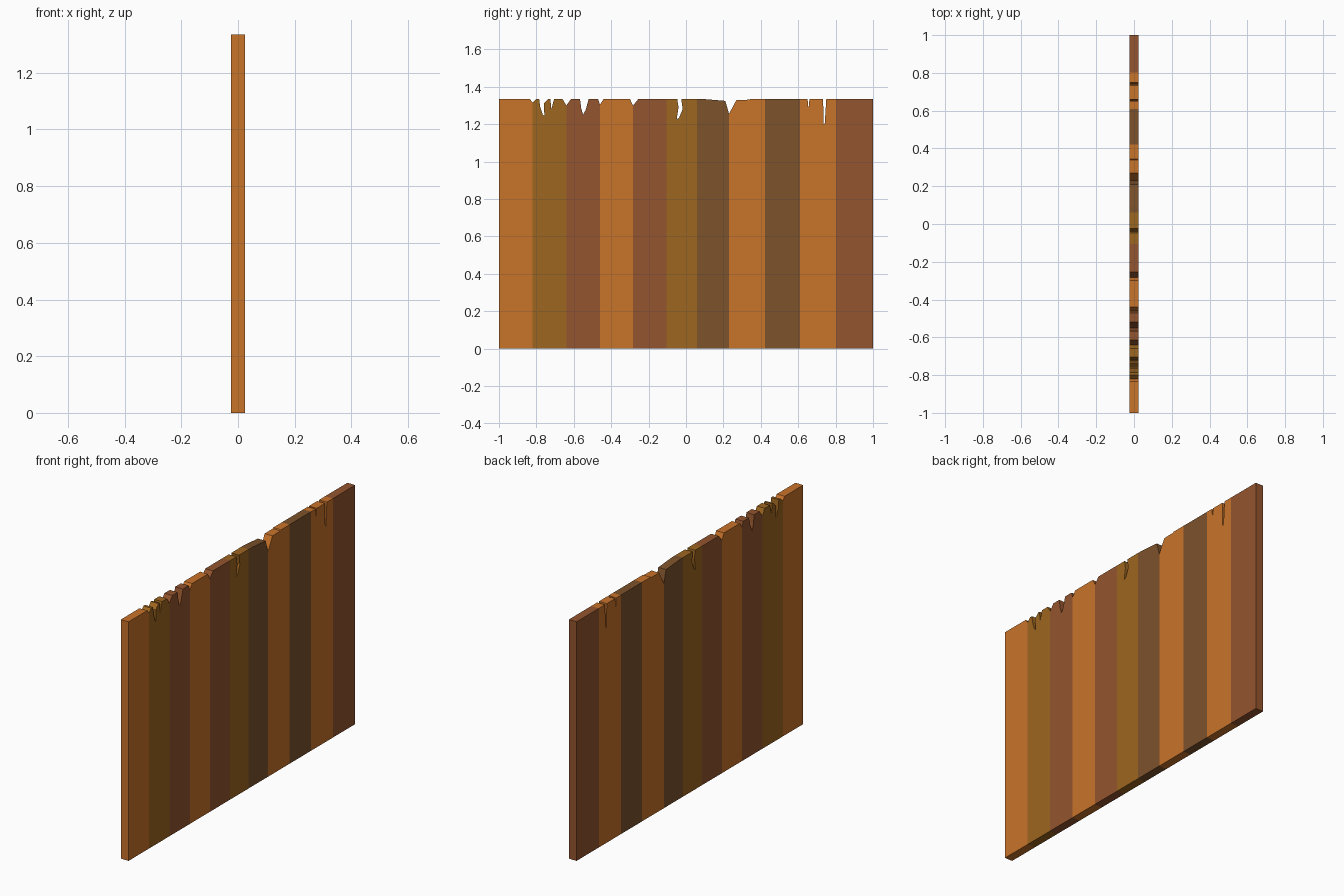
import bpy, bmesh

if "Cube" in bpy.data.objects:
    bpy.data.objects.remove(bpy.data.objects["Cube"])

H = 1.335    # fence height
T = 0.024    # half thickness


def material(name, r, g, b):
    m = bpy.data.materials.new(name)
    lin = [((c / 255 + 0.055) / 1.055) ** 2.4 for c in (r, g, b)]
    m.diffuse_color = (*lin, 1)
    m.use_nodes = True
    m.node_tree.nodes["Principled BSDF"].inputs["Base Color"].default_value = m.diffuse_color
    return m


ORANGE = material("orange_wood", 201, 115, 42)
OLIVE = material("olive_wood", 158, 102, 32)
RED = material("red_brown_wood", 148, 85, 46)
DARK = material("dark_wood", 125, 82, 43)


def plank(name, mat, top):
    """Extrude a plank whose jagged top edge runs from left to right."""
    profile = [(top[0][0], 0)] + top + [(top[-1][0], 0)]
    bm = bmesh.new()
    face = bm.faces.new([bm.verts.new((-T, y, z)) for y, z in profile])
    ext = bmesh.ops.extrude_face_region(bm, geom=[face])
    moved = [v for v in ext["geom"] if isinstance(v, bmesh.types.BMVert)]
    bmesh.ops.translate(bm, verts=moved, vec=(2 * T, 0, 0))
    # keep the plank a closed solid
    if not any(f.normal.x < -0.9 for f in bm.faces if f.calc_center_median().x < 0) and len(bm.faces) < len(profile) + 2:
        bm.verts.ensure_lookup_table()
        bm.faces.new([v for v in bm.verts if v.co.x < 0])
    bmesh.ops.recalc_face_normals(bm, faces=bm.faces[:])
    bmesh.ops.triangulate(bm, faces=[f for f in bm.faces if len(f.verts) > 4])
    me = bpy.data.meshes.new(name)
    bm.to_mesh(me)
    bm.free()
    me.materials.append(mat)
    bpy.context.collection.objects.link(bpy.data.objects.new(name, me))


# Top edges of each plank, with splits and chips
planks = [
    (ORANGE, [(-1, H), (-.835, H), (-.82, 1.315)]),
    (OLIVE, [(-.82, 1.315), (-.80, H), (-.785, H), (-.78, 1.295), (-.765, 1.25),
             (-.757, 1.245), (-.76, 1.31), (-.735, H), (-.725, H), (-.72, 1.28),
             (-.705, H), (-.66, H), (-.64, 1.30)]),
    (RED, [(-.64, 1.30), (-.615, H), (-.567, H), (-.56, 1.285), (-.55, 1.25),
           (-.537, 1.275), (-.52, H), (-.47, H), (-.46, 1.305)]),
    (ORANGE, [(-.46, 1.305), (-.44, H), (-.30, H), (-.283, 1.30)]),
    (RED, [(-.283, 1.30), (-.255, H), (-.105, H)]),
    (OLIVE, [(-.105, H), (-.047, H), (-.04, 1.29), (-.05, 1.225), (-.037, 1.235),
             (-.018, 1.28), (-.025, H), (.06, H)]),
    (DARK, [(.06, H), (.09, H), (.21, 1.325), (.23, 1.255)]),
    (ORANGE, [(.23, 1.255), (.27, 1.33), (.34, 1.331), (.345, H), (.422, H)]),
    (DARK, [(.422, H), (.61, H)]),
    (ORANGE, [(.61, H), (.65, H), (.655, 1.28), (.66, H), (.733, H),
              (.736, 1.20), (.742, 1.205), (.75, H), (.803, H)]),
    (RED, [(.803, H), (1, H)]),
]
for i, (mat, top) in enumerate(planks, 1):
    plank(f"fence_plank_{i:02d}", mat, top)
